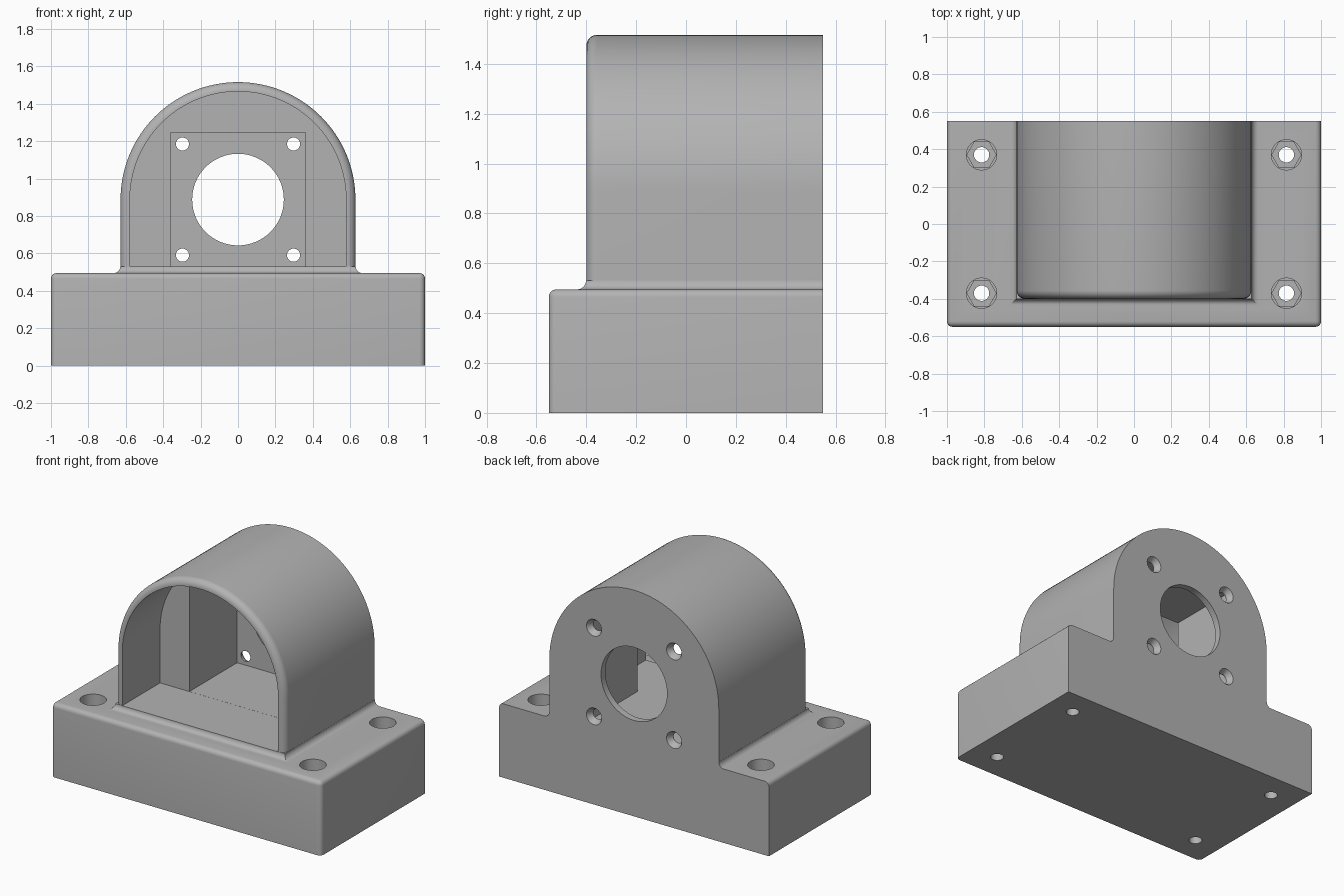
import bpy, bmesh, math
from mathutils import Vector

cube = bpy.data.objects.get("Cube")
if cube:
    bpy.data.objects.remove(cube)

grey = bpy.data.materials.new("plain grey")
grey.use_nodes = True
grey.diffuse_color = (0.45, 0.45, 0.45, 1)
grey.node_tree.nodes["Principled BSDF"].inputs["Base Color"].default_value = grey.diffuse_color

BACK = 0.55       # rear face
OVER = 0.7        # solids overshoot the rear, then get trimmed flat
AXIS = 0.888      # height of the bore axis
TOP = 0.495       # top of the base
FLOOR = 0.53      # floor of the cavity


def loft(name, rings):
    """Closed solid skinned through equal-length rings of points."""
    bm = bmesh.new()
    loops = [[bm.verts.new(p) for p in ring] for ring in rings]
    count = len(loops[0])
    for a, b in zip(loops, loops[1:]):
        for i in range(count):
            j = (i + 1) % count
            bm.faces.new((a[i], a[j], b[j], b[i]))
    bm.faces.new(loops[0])
    bm.faces.new(loops[-1])
    bmesh.ops.recalc_face_normals(bm, faces=bm.faces)
    mesh = bpy.data.meshes.new(name)
    bm.to_mesh(mesh)
    bm.free()
    mesh.materials.append(grey)
    obj = bpy.data.objects.new(name, mesh)
    bpy.context.collection.objects.link(obj)
    return obj


def rect(x, y0, y1, z):
    return [(-x, y0, z), (x, y0, z), (x, y1, z), (-x, y1, z)]


def box(name, x, y0, y1, z0, z1):
    return loft(name, [rect(x, y0, y1, z0), rect(x, y0, y1, z1)])


def arch(r, y, z0, steps=64):
    """Round-topped doorway outline in the plane y."""
    angles = [math.pi * i / steps for i in range(steps + 1)]
    return ([(r, y, z0)] + [(r * math.cos(a), y, AXIS + r * math.sin(a)) for a in angles]
            + [(-r, y, z0)])


def drill(name, centre, direction, stations, sides=32):
    """Round or hexagonal cutter through (distance, radius) stations."""
    d = Vector(direction)
    u = Vector((1, 0, 0))
    v = d.cross(u)
    turn = [2 * math.pi * i / sides for i in range(sides)]
    return loft(name, [[Vector(centre) + d * t + u * r * math.cos(a) + v * r * math.sin(a)
                        for a in turn] for t, r in stations])


def combine(target, tool, operation):
    mod = target.modifiers.new("join", 'BOOLEAN')
    mod.operation = operation
    mod.solver = 'EXACT'
    mod.object = tool
    bpy.context.view_layer.objects.active = target
    bpy.ops.object.modifier_apply(modifier=mod.name)
    bpy.data.objects.remove(tool)


# Base block with rounded top and front corner edges
mount = box("motor_mount", 1, -BACK, OVER, 0, TOP)
bm = bmesh.new()
bm.from_mesh(mount.data)
soft = [e for e in bm.edges
        if max(v.co.z for v in e.verts) > 0.1 and min(v.co.y for v in e.verts) < 0]
bmesh.ops.bevel(bm, geom=soft, offset=0.03, segments=5, profile=0.5, affect='EDGES')
bm.to_mesh(mount.data)
bm.free()

# Arched housing with a rounded front rim
R, RIM = 0.628, 0.045
rings = []
for i in range(9):
    a = math.pi / 2 * i / 8
    rings.append(arch(R - RIM * (1 - math.sin(a)), -0.4 + RIM * (1 - math.cos(a)), 0.3))
rings.append(arch(R, OVER, 0.3))
combine(mount, loft("housing", rings), 'UNION')

# Concave fillet where the housing meets the base
FIL = 0.036
rings = [rect(R + FIL, -0.4 - FIL, 0.65, 0.3)]
for i in range(7):
    a = math.pi / 2 * i / 6
    d = FIL * (1 - math.sin(a)) + 0.001
    rings.append(rect(R + d, -0.4 - d, 0.65, TOP + FIL * (1 - math.cos(a))))
combine(mount, loft("fillet", rings), 'UNION')

# Cutters: flat rear, arched cavity, square pocket, central bore
cutters = [
    box("rear_trim", 2, BACK, 1, -1, 2),
    loft("cavity", [arch(0.578, -0.6, FLOOR), arch(0.578, 0, FLOOR)]),
    box("pocket", 0.36, -0.02, 0.505, FLOOR + 0.0005, 1.246),
    drill("bore", (0, 0.4, AXIS), (0, 1, 0), [(0, 0.245), (0.4, 0.245)], 64),
]

# Countersunk screw holes and base bolt holes with hexagonal pockets
for sx in (-1, 1):
    for s in (-1, 1):
        cutters.append(drill("screw_hole", (0.297 * sx, BACK, AXIS + 0.297 * s), (0, 1, 0),
                             [(-0.1, 0.035), (-0.035, 0.035), (0, 0.056), (0.02, 0.068)]))
        spot = (0.815 * sx, 0.37 * s, 0)
        cutters.append(drill("bolt_hole", spot, (0, 0, 1), [(-0.1, 0.041), (0.3, 0.041)]))
        cutters.append(drill("nut_pocket", spot, (0, 0, 1), [(0.2, 0.078), (0.35, 0.078)], 6))
        cutters.append(drill("counterbore", spot, (0, 0, 1), [(0.3, 0.081), (0.6, 0.081)]))
for tool in cutters:
    combine(mount, tool, 'DIFFERENCE')

bpy.ops.object.select_all(action='DESELECT')
mount.select_set(True)
bpy.context.view_layer.objects.active = mount
bpy.ops.object.shade_smooth_by_angle(angle=math.radians(30))
